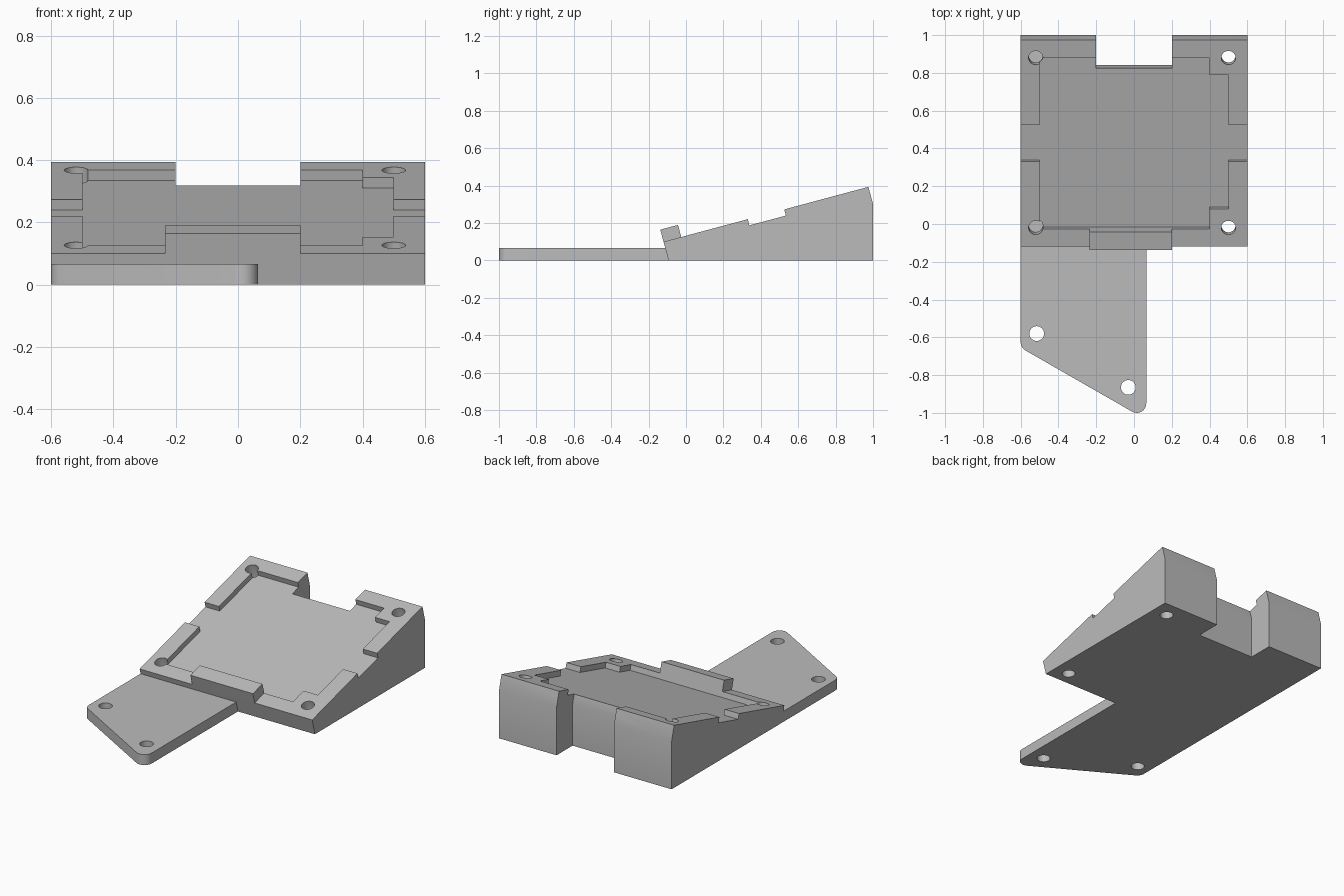
import bpy, bmesh, math
from mathutils import Vector

cube = bpy.data.objects.get("Cube")
if cube:
    bpy.data.objects.remove(cube, do_unlink=True)

grey = bpy.data.materials.new("plain_grey")
grey.use_nodes = True
grey.diffuse_color = (0.5, 0.5, 0.5, 1)
grey.node_tree.nodes["Principled BSDF"].inputs["Base Color"].default_value = (0.5, 0.5, 0.5, 1)

TILT = math.radians(15)
C, S = math.cos(TILT), math.sin(TILT)
NORMAL = Vector((0, -S, C))
HALF = 0.6        # half width of the wedge
LENGTH = 1.134    # length of the sloping top
DEPTH = 0.034     # pocket depth
KINK = -0.095     # where the back turns vertical
PLATE = 0.066     # foot plate thickness


def slope(x, u, w=0.0):
    """Point given across, along and above the sloping top."""
    return Vector((x, -0.12 + u * C - w * S, 0.1 + u * S + w * C))


def loft(name, rings):
    """Closed solid through rings with equal point counts."""
    bm = bmesh.new()
    rows = [[bm.verts.new(p) for p in ring] for ring in rings]
    bm.faces.new(rows[0])
    bm.faces.new(rows[-1])
    for a, b in zip(rows, rows[1:]):
        for i in range(len(a)):
            j = (i + 1) % len(a)
            bm.faces.new((a[i], a[j], b[j], b[i]))
    bmesh.ops.recalc_face_normals(bm, faces=bm.faces)
    mesh = bpy.data.meshes.new(name)
    bm.to_mesh(mesh)
    bm.free()
    mesh.materials.append(grey)
    obj = bpy.data.objects.new(name, mesh)
    bpy.context.collection.objects.link(obj)
    return obj


def side_prism(name, profile, x0, x1):
    return loft(name, [[(x, p[1], p[2]) for p in profile] for x in (x0, x1)])


def top_prism(name, outline, w0, w1):
    return loft(name, [[slope(x, u, w) for x, u in outline] for w in (w0, w1)])


def cut(target, cutter):
    cutter.hide_render = True
    mod = target.modifiers.new("cut", "BOOLEAN")
    mod.operation, mod.solver, mod.object = "DIFFERENCE", "EXACT", cutter
    bpy.context.view_layer.objects.active = target
    bpy.ops.object.modifier_apply(modifier=mod.name)
    bpy.data.objects.remove(cutter, do_unlink=True)


def circle(x, y, r, n=32):
    return [(x + r * math.cos(2 * math.pi * i / n),
             y + r * math.sin(2 * math.pi * i / n)) for i in range(n)]


# Wedge body
back = slope(0, LENGTH, KINK)
wedge = side_prism("wedge_body", [
    Vector((0, -0.093, 0)), slope(0, 0), slope(0, LENGTH), back,
    Vector((0, back.y, 0))], -HALF, HALF)

# Shallow pocket with side openings, back opening and two corner blocks
u0, u1, s0, s1 = 0.098, 1.035, 0.466, 0.668
pocket = [(-0.5, u0), (0.4, u0), (0.4, 0.207), (0.5, 0.207),
          (0.5, s0), (0.7, s0), (0.7, s1), (0.5, s1),
          (0.5, 0.942), (0.4, 0.942), (0.4, u1), (0.2, u1),
          (0.2, 1.3), (-0.2, 1.3), (-0.2, u1), (-0.5, u1),
          (-0.5, s1), (-0.7, s1), (-0.7, s0), (-0.5, s0)]
cut(wedge, top_prism("pocket_cutter", pocket, -DEPTH, 0.15))

# Full-height notch in the back
edge = slope(0, 0.969, KINK)
cut(wedge, side_prism("back_notch_cutter", [
    slope(0, 0.969, 0.1), edge, Vector((0, edge.y, -0.1)),
    Vector((0, 1.3, -0.1)), Vector((0, 1.3, 0.6))], -0.2, 0.2))

# Screw holes: square to the slope, then straight down; blind on one side
for x, end in ((-0.52, PLATE), (0.5, -0.1)):
    for u in (0.104, 1.035):
        floor = slope(x, u).z - 0.055
        mouth = [slope(px, pu) for px, pu in circle(x, u, 0.038)]
        bend = [p - NORMAL * ((p.z - floor) / C) for p in mouth]
        cut(wedge, loft("screw_hole_cutter", [
            [p + NORMAL * 0.1 for p in mouth], bend,
            [Vector((p.x, p.y, end)) for p in bend]]))

# Raised stop on the front edge
tab = top_prism("front_stop", [(-0.235, 0), (0.2, 0), (0.2, u0), (-0.235, u0)], 0, 0.067)

# Foot plate with a slanted, rounded end
outline = [(0.065, -0.093), (-HALF, -0.093)]
for cx, cy, a0, a1 in ((-0.55, -0.626, 180, 240), (0.015, -0.95, 240, 360)):
    for i in range(9):
        a = math.radians(a0 + (a1 - a0) * i / 8)
        outline.append((cx + 0.05 * math.cos(a), cy + 0.05 * math.sin(a)))
plate = loft("foot_plate", [[(x, y, z) for x, y in outline] for z in (0, PLATE)])
for x, y in ((-0.515, -0.58), (-0.03, -0.865)):
    cut(plate, loft("plate_hole_cutter", [
        [(px, py, z) for px, py in circle(x, y, 0.039)] for z in (-0.1, 0.2)]))

# Smooth only the gentle bends
bpy.ops.object.select_all(action="DESELECT")
for obj in (wedge, tab, plate):
    obj.select_set(True)
bpy.context.view_layer.objects.active = wedge
bpy.ops.object.shade_smooth_by_angle(angle=math.radians(30))
